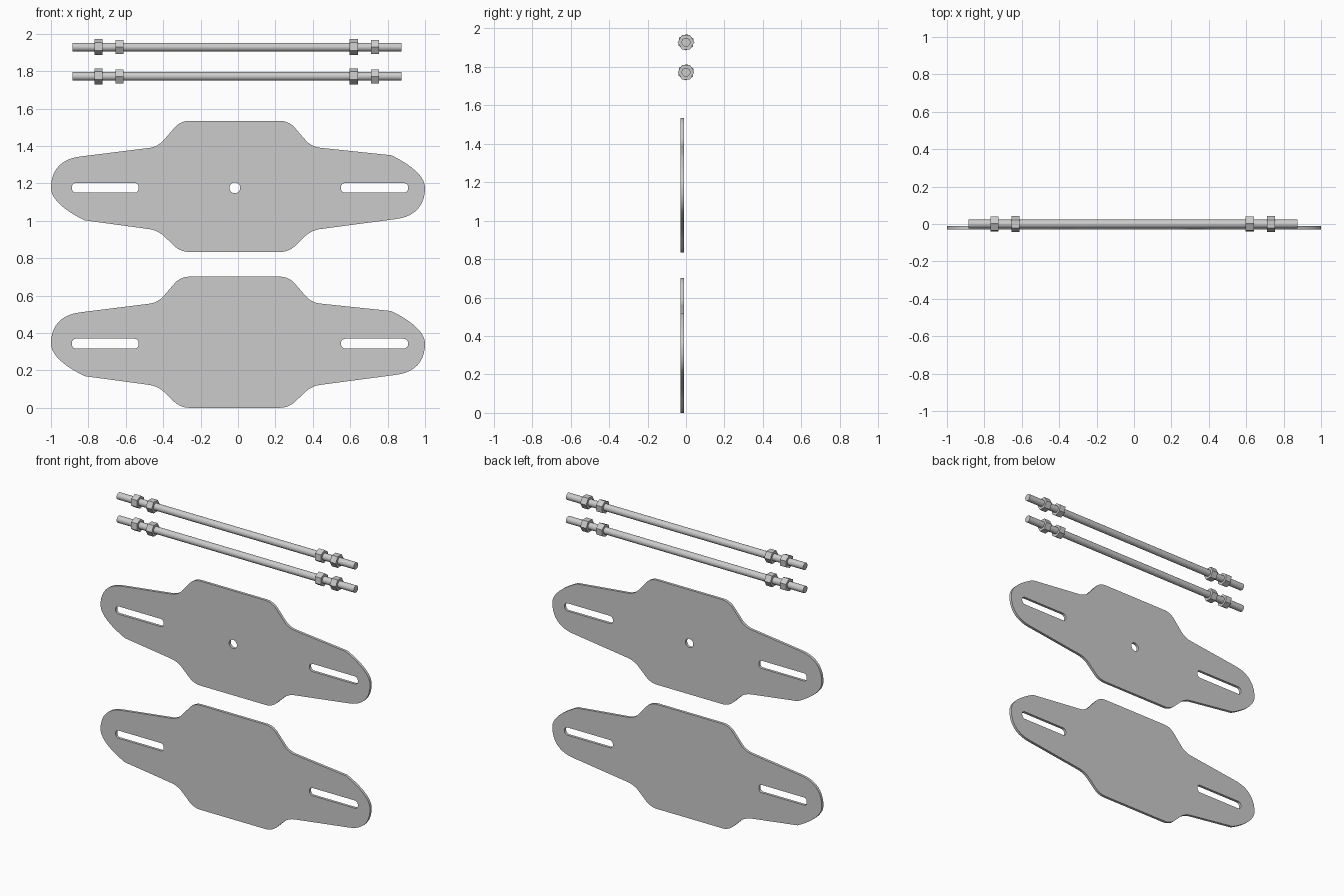
import bpy, math
from mathutils import Vector

if "Cube" in bpy.data.objects:
    bpy.data.objects.remove(bpy.data.objects["Cube"])


def bezier(a, b, c, d, n=10):
    a, b, c, d = map(Vector, (a, b, c, d))
    ts = [i / n for i in range(n + 1)]
    return [a*(1-t)**3 + b*3*t*(1-t)**2 + c*3*t*t*(1-t) + d*t**3 for t in ts]


def fillet(prev, corner, nxt, r, n=5):
    p, c, q = Vector(prev), Vector(corner), Vector(nxt)
    a = c + (p - c).normalized() * r
    b = c + (q - c).normalized() * r
    return bezier(a, a.lerp(c, .6), b.lerp(c, .6), b, n)


def slot(cx, length, height, r):
    x, z = length / 2 - r, height / 2 - r
    pts = []
    for k, (sx, sz) in enumerate([(1, 1), (-1, 1), (-1, -1), (1, -1)]):
        for i in range(7):
            a = math.radians(90 * k + 15 * i)
            pts.append((cx + sx*x + r*math.cos(a), sz*z + r*math.sin(a)))
    return pts


# Half of the plate's rounded tip; the other end is the same turned by 180 degrees
tip = bezier((.837, -.168), (.95, -.157), (1, -.09), (1, 0))
tip += bezier((1, 0), (1, .06), (.93, .12), (.82, .174))[1:]


def waist(pts):
    out = []
    for i in range(1, len(pts) - 1):
        out += fillet(pts[i-1], pts[i], pts[i+1], .045)
    return out


top = [(.82, .174), (.392, .219), (.272, .358), (-.308, .358), (-.428, .219), (-.837, .168)]
bottom = [(-.82, -.174), (-.428, -.227), (-.308, -.343), (.272, -.343), (.392, -.227), (.837, -.168)]
outline = tip + waist(top) + [-p for p in tip] + waist(bottom)


# Flat plate with cut-outs: filled curve, extruded and turned upright
def plate(name, z, holes):
    cu = bpy.data.curves.new(name + "_outline", 'CURVE')
    cu.dimensions, cu.fill_mode, cu.extrude = '2D', 'BOTH', .009
    for loop in [outline] + holes:
        sp = cu.splines.new('POLY')
        sp.points.add(len(loop) - 1)
        for pt, p in zip(sp.points, loop):
            pt.co = (p[0], p[1], 0, 1)
        sp.use_cyclic_u = True
    ob = bpy.data.objects.new(name, cu)
    bpy.context.collection.objects.link(ob)
    ob.location = (0, -.02, z)
    ob.rotation_euler = (math.pi / 2, 0, 0)
    bpy.ops.object.select_all(action='DESELECT')
    ob.select_set(True)
    bpy.context.view_layer.objects.active = ob
    bpy.ops.object.convert(target='MESH')


slots = [slot(-.71, .355, .052, .02), slot(.73, .36, .052, .024)]
centre_hole = slot(-.017, .058, .058, .029)
plate("lower_plate", .343, slots)
plate("upper_plate", 1.176, slots + [centre_hole])


# Round bar or nut lying along x
def bar(name, sides, r, x0, x1, z, turn=0):
    bpy.ops.mesh.primitive_cylinder_add(vertices=sides, radius=r, depth=x1 - x0,
                                        location=((x0 + x1) / 2, 0, z),
                                        rotation=(turn, math.pi / 2, 0))
    ob = bpy.context.object
    ob.name = name
    # spin about the bar's own axis
    ob.rotation_euler = (0, math.pi / 2, 0)
    ob.rotation_euler.rotate_axis('Z', turn)
    bpy.ops.object.shade_smooth_by_angle(angle=math.radians(30))


# Two threaded rods, each with four hexagonal nuts
for label, z in (("lower", 1.772), ("upper", 1.928)):
    bar(label + "_rod", 32, .023, -.885, .875, z)
    for i, x in enumerate((-.746, -.633, .619, .733)):
        bar(f"{label}_nut_{i + 1}", 6, .043, x - .022, x + .022, z,
            math.radians(0 if i % 2 else 25))
